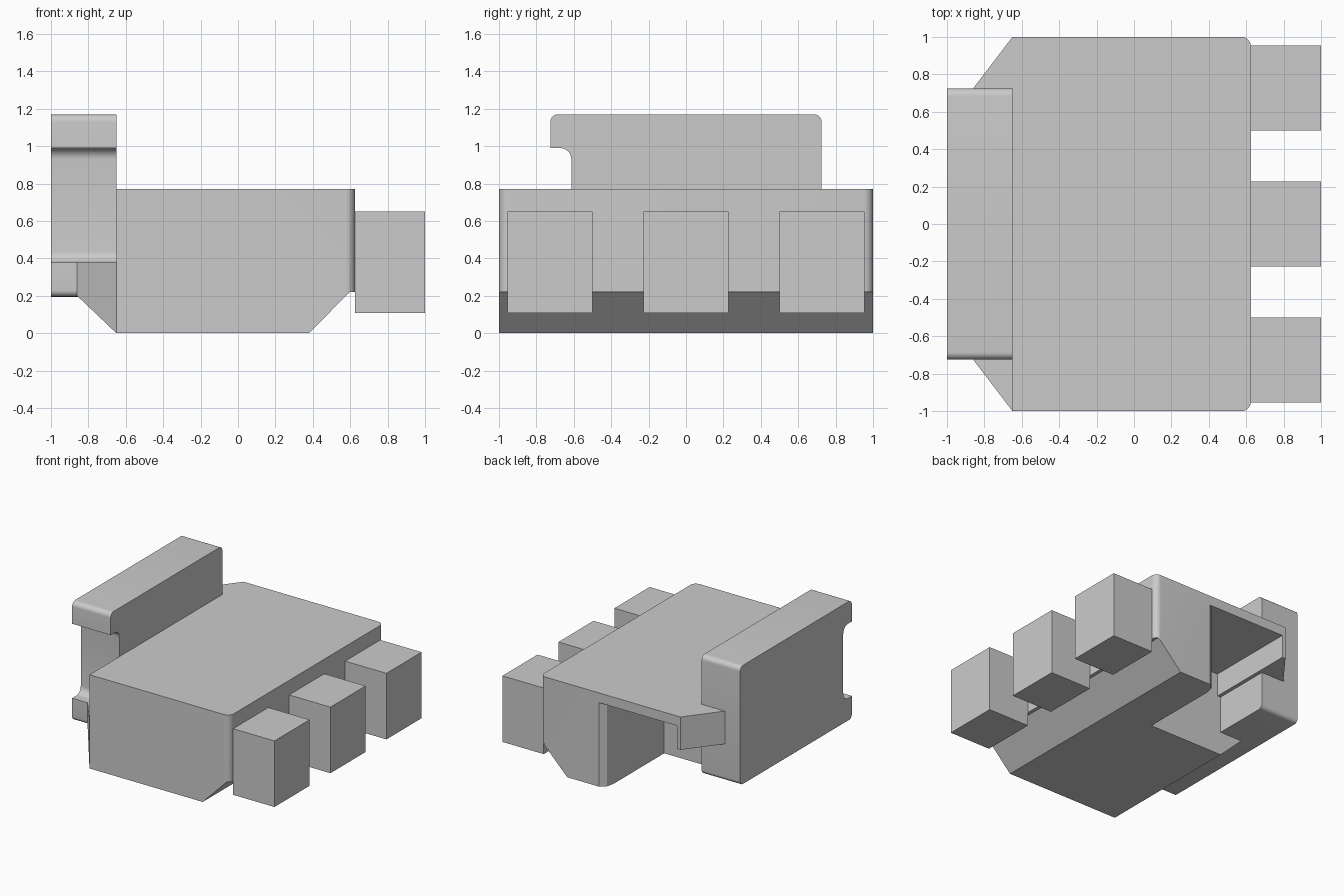
import bpy
import bmesh
import math
from mathutils import Vector

if "Cube" in bpy.data.objects:
    bpy.data.objects.remove(bpy.data.objects["Cube"], do_unlink=True)

grey = bpy.data.materials.new("light grey")
grey.use_nodes = True
COLOUR = (0.6, 0.6, 0.6, 1)
grey.diffuse_color = COLOUR
grey.node_tree.nodes["Principled BSDF"].inputs["Base Color"].default_value = COLOUR


def rounded(corners, steps=8):
    """Outline from (u, v) or (u, v, radius) corners, with arcs at the radii."""
    out = []
    for i, c in enumerate(corners):
        p = Vector(c[:2])
        if len(c) < 3:
            out.append(p)
            continue
        a = (Vector(corners[i - 1][:2]) - p).normalized()
        b = (Vector(corners[(i + 1) % len(corners)][:2]) - p).normalized()
        half = a.angle(b) / 2
        centre = p + (a + b).normalized() * c[2] / math.sin(half)
        reach = c[2] / math.tan(half)
        start, end = p + a * reach - centre, p + b * reach - centre
        for k in range(steps + 1):
            d = start.lerp(end, k / steps) if k in (0, steps) else start.slerp(end, k / steps)
            out.append(centre + d.normalized() * c[2])
    return out


def prism(name, corners, low, high, axis="z", move=None):
    """Extrude an outline along an axis; move() may shift the finished vertices."""
    place = {"z": lambda u, v, t: (u, v, t),
             "y": lambda u, v, t: (u, t, v),
             "x": lambda u, v, t: (t, u, v)}[axis]
    outline = rounded(corners)
    bm = bmesh.new()
    rings = [[bm.verts.new(place(p.x, p.y, t)) for p in outline] for t in (low, high)]
    for ring in rings:
        bm.faces.new(ring)
    n = len(outline)
    for i in range(n):
        j = (i + 1) % n
        bm.faces.new((rings[0][i], rings[0][j], rings[1][j], rings[1][i]))
    if move:
        for v in bm.verts:
            move(v.co)
    bmesh.ops.recalc_face_normals(bm, faces=bm.faces)
    mesh = bpy.data.meshes.new(name)
    bm.to_mesh(mesh)
    bm.free()
    mesh.materials.append(grey)
    obj = bpy.data.objects.new(name, mesh)
    bpy.context.collection.objects.link(obj)
    return obj


def activate(obj):
    bpy.ops.object.select_all(action="DESELECT")
    obj.select_set(True)
    bpy.context.view_layer.objects.active = obj


def cut(obj, cutter):
    """Subtract the cutter for good and remove it."""
    mod = obj.modifiers.new("cut", "BOOLEAN")
    mod.operation, mod.solver, mod.object = "DIFFERENCE", "EXACT", cutter
    activate(obj)
    bpy.ops.object.modifier_apply(modifier=mod.name)
    bpy.data.objects.remove(cutter, do_unlink=True)


# Main body with rounded upright corners
body = prism("main_body", [(-0.65, -1), (0.625, -1, 0.05), (0.625, 1, 0.05), (-0.65, 1)], 0, 0.77)

# Sloped underside on the block side
cut(body, prism("slope_cutter", [(0.38, 0), (0.597, 0.22), (0.8, 0.22), (0.8, -0.2), (0.18, -0.2)],
                -1.2, 1.2, "y"))

# Pocket under the rear corner, leaving a thin top and a rounded wall end
cut(body, prism("pocket_cutter", [(-0.8, 0.24), (0.03, 0.24), (0.03, 0.9), (0.045, 0.96),
                                  (0.09, 1), (0.09, 1.2), (-0.8, 1.2)], -0.2, 0.69))


# Tapered foot below the clamp plate
def raise_outer_edge(co):
    if co.x < -0.8 and co.z < 0.1:
        co.z = 0.2


foot = prism("tapered_foot", [(-0.65, -1), (-0.86, -0.725), (-0.86, 0.24), (-0.65, 0.24)],
             0, 0.38, "z", raise_outer_edge)

# Rear bracket joining the thin top to the clamp plate
bracket = prism("rear_bracket", [(-0.62, 1), (-0.65, 1), (-0.86, 0.725), (-0.86, 0.24), (-0.62, 0.24)],
                0.5, 0.77)

# Clamp plate with a lipped channel along its front
plate = prism("clamp_plate", [(0.725, 0.195, 0.035), (0.725, 1.17, 0.04),
                              (-0.725, 1.17, 0.04), (-0.725, 0.99),
                              (-0.613, 0.99, 0.06), (-0.613, 0.378, 0.06),
                              (-0.725, 0.378), (-0.725, 0.195, 0.035)],
              -1, -0.65, "x")

# Three side blocks
blocks = []
for label, y in (("front", -0.727), ("middle", 0), ("rear", 0.727)):
    blocks.append(prism(label + "_block", [(0.625, y - 0.228), (1, y - 0.228),
                                           (1, y + 0.228), (0.625, y + 0.228)], 0.107, 0.65))

for part in [body, foot, bracket, plate] + blocks:
    activate(part)
    bpy.ops.object.shade_smooth_by_angle(angle=math.radians(30))
